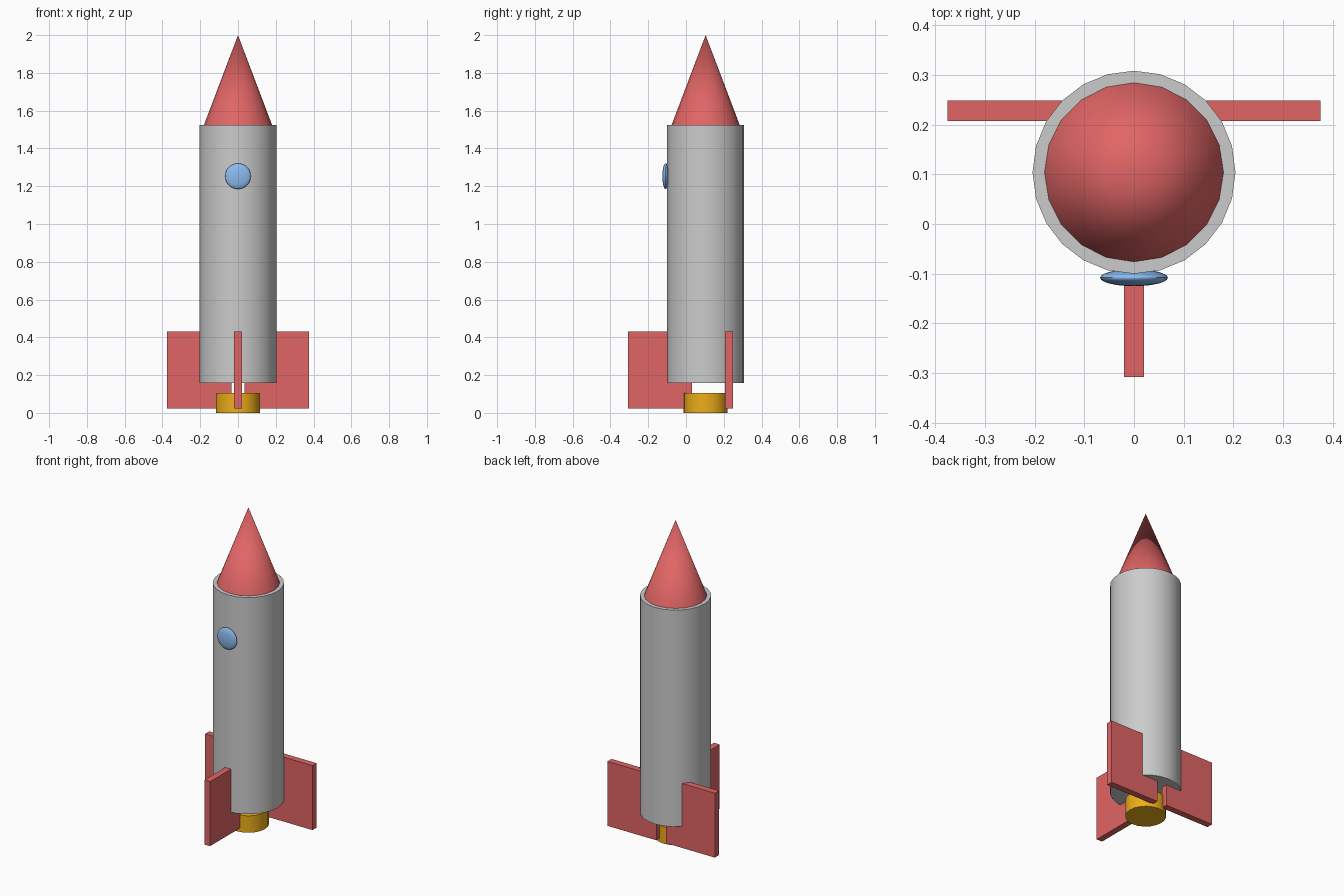
import bpy
import math

if "Cube" in bpy.data.objects:
    bpy.data.objects.remove(bpy.data.objects["Cube"])

AXIS_Y = 0.104  # the rocket's axis sits behind the origin because of the front fin


def material(name, rgb):
    mat = bpy.data.materials.new(name)
    mat.diffuse_color = (*rgb, 1.0)
    mat.use_nodes = True
    mat.node_tree.nodes["Principled BSDF"].inputs["Base Color"].default_value = mat.diffuse_color
    return mat


red = material("red", (0.75, 0.13, 0.13))
orange = material("orange", (0.85, 0.42, 0.01))
blue = material("blue", (0.26, 0.50, 0.88))


def finish(name, mat=None, smooth=True):
    obj = bpy.context.object
    obj.name = name
    if mat:
        obj.data.materials.append(mat)
    if smooth:
        bpy.ops.object.shade_smooth_by_angle(angle=math.radians(35))
    return obj


def turned(name, sides, r_low, r_high, z0, z1, mat=None):
    """Cylinder or cone around the rocket axis."""
    bpy.ops.mesh.primitive_cone_add(
        vertices=sides, radius1=r_low, radius2=r_high, depth=z1 - z0,
        location=(0, AXIS_Y, (z0 + z1) / 2))
    return finish(name, mat)


def fin(name, low, high):
    """Flat box fin between two corners."""
    bpy.ops.mesh.primitive_cube_add(
        size=1, location=[(a + b) / 2 for a, b in zip(low, high)])
    bpy.context.object.scale = [b - a for a, b in zip(low, high)]
    bpy.ops.object.transform_apply(location=False, rotation=False, scale=True)
    return finish(name, red, smooth=False)


# Body, nose cone and nozzle
turned("body", 24, 0.204, 0.204, 0.157, 1.525)
turned("nose_cone", 20, 0.18, 0.0, 1.525, 2.0, red)
turned("nozzle", 20, 0.117, 0.117, 0.0, 0.106, orange)

# Round window on the front
bpy.ops.mesh.primitive_uv_sphere_add(
    segments=24, ring_count=16, radius=1, location=(0, -0.108, 1.253))
bpy.context.object.scale = (0.068, 0.017, 0.068)
bpy.ops.object.transform_apply(location=False, rotation=False, scale=True)
finish("window", blue)

# Front fin and the mirrored pair of side fins
Z0, Z1 = 0.023, 0.43
fin("front_fin", (-0.02, -0.308, Z0), (0.02, 0.033, Z1))
for side, x0, x1 in (("left", -0.375, -0.034), ("right", 0.034, 0.375)):
    fin(side + "_fin", (x0, 0.207, Z0), (x1, 0.248, Z1))
